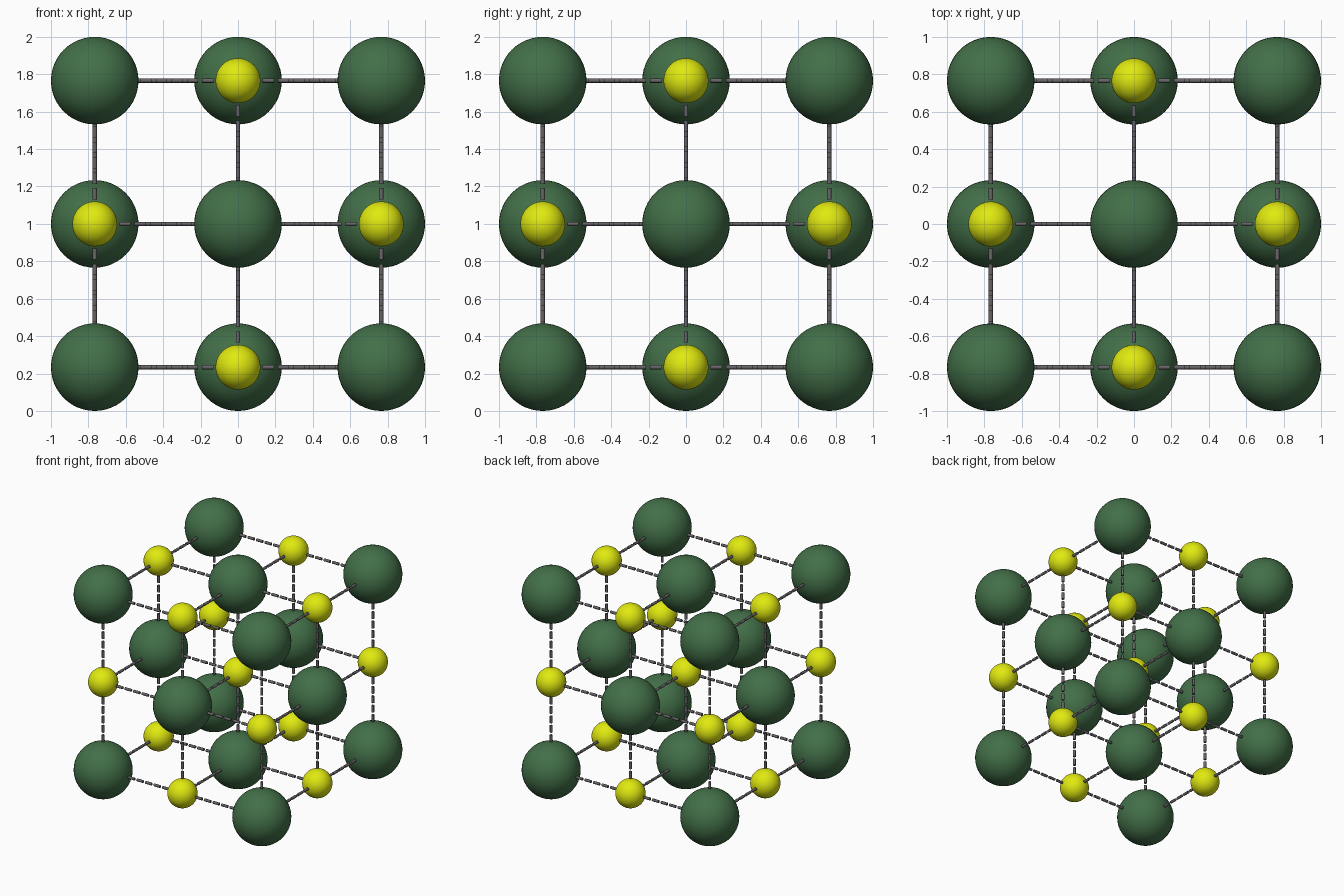
import bpy, bmesh
from itertools import product
from mathutils import Matrix, Vector

if "Cube" in bpy.data.objects:
    bpy.data.objects.remove(bpy.data.objects["Cube"])

STEP = 0.766            # distance between neighbouring ions
R_BIG, R_SMALL = 0.234, 0.12
CENTRE = Vector((0, 0, 1))
DASHES, DASH_LEN, DASH_R = 5, 0.06, 0.0115


def material(name, colour):
    mat = bpy.data.materials.new(name)
    mat.diffuse_color = (*colour, 1)
    mat.use_nodes = True
    mat.node_tree.nodes["Principled BSDF"].inputs["Base Color"].default_value = mat.diffuse_color
    return mat


def to_mesh(name, bm, mat):
    mesh = bpy.data.meshes.new(name)
    bm.to_mesh(mesh)
    bm.free()
    mesh.materials.append(mat)
    return mesh


def ball_mesh(name, radius, mat):
    bm = bmesh.new()
    bmesh.ops.create_uvsphere(bm, u_segments=48, v_segments=24, radius=radius)
    for f in bm.faces:
        f.smooth = True
    return to_mesh(name, bm, mat)


def place(name, mesh, location=(0, 0, 0)):
    obj = bpy.data.objects.new(name, mesh)
    obj.location = location
    bpy.context.collection.objects.link(obj)


green = material("green", (0.055, 0.16, 0.065))
yellow = material("yellow", (0.75, 0.82, 0.005))
dark = material("dark_grey", (0.14, 0.13, 0.14))

big = ball_mesh("large_ion", R_BIG, green)
small = ball_mesh("small_ion", R_SMALL, yellow)


def is_big(cell):
    return sum(cell) % 2 == 1


def position(cell):
    return CENTRE + Vector(cell) * STEP


# Ions alternate through the 3 x 3 x 3 lattice
cells = list(product((-1, 0, 1), repeat=3))
for cell in cells:
    if is_big(cell):
        place("large_ion", big, position(cell))
    else:
        place("small_ion", small, position(cell))

# Dashed bonds run from ball surface to ball surface along each axis
bm = bmesh.new()
for cell in cells:
    for axis in range(3):
        if cell[axis] == 1:
            continue
        direction = Vector([float(i == axis) for i in range(3)])
        turn = direction.to_track_quat('Z', 'Y').to_matrix().to_4x4()
        start = R_BIG if is_big(cell) else R_SMALL
        pitch = (STEP - R_BIG - R_SMALL) / DASHES
        for i in range(DASHES):
            spot = position(cell) + direction * (start + (i + 0.5) * pitch)
            bmesh.ops.create_cone(
                bm, cap_ends=True, segments=12, radius1=DASH_R, radius2=DASH_R,
                depth=DASH_LEN, matrix=Matrix.Translation(spot) @ turn)
for f in bm.faces:
    f.smooth = len(f.verts) == 4
for e in bm.edges:
    e.smooth = all(len(f.verts) == 4 for f in e.link_faces)
place("dashed_bonds", to_mesh("dashed_bonds", bm, dark))
